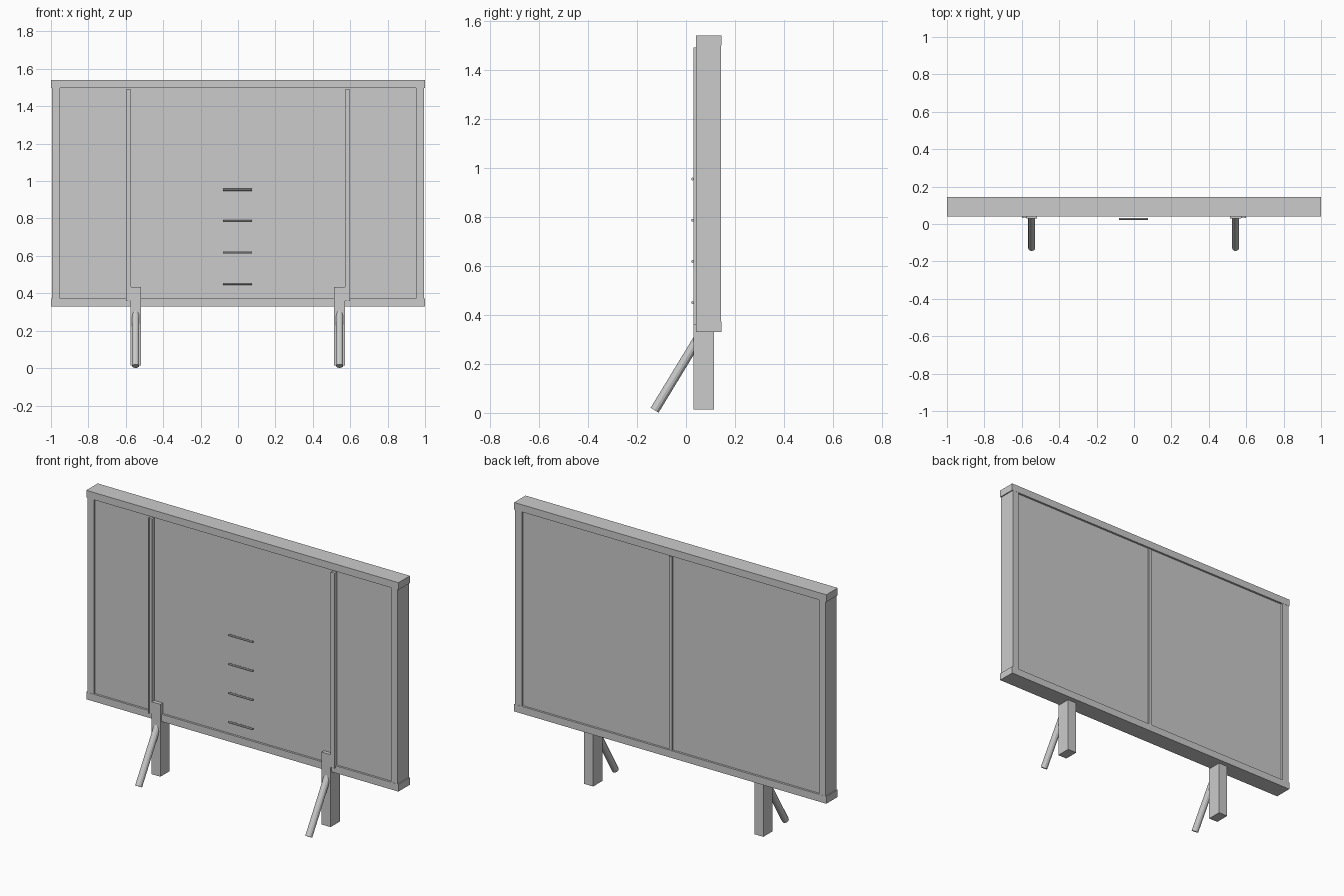
import bpy
from mathutils import Vector

cube = bpy.data.objects.get("Cube")
if cube:
    bpy.data.objects.remove(cube, do_unlink=True)

grey = bpy.data.materials.new("plain grey")
grey.use_nodes = True
grey.diffuse_color = (0.6, 0.6, 0.6, 1)
grey.node_tree.nodes["Principled BSDF"].inputs["Base Color"].default_value = (0.6, 0.6, 0.6, 1)


def finish(name):
    ob = bpy.context.object
    ob.name = name
    ob.data.materials.append(grey)
    return ob


def box(name, x, y, z):
    """Box from (min, max) pairs on each axis."""
    bpy.ops.mesh.primitive_cube_add(size=1, location=[sum(r) / 2 for r in (x, y, z)])
    ob = finish(name)
    ob.scale = [r[1] - r[0] for r in (x, y, z)]
    bpy.ops.object.transform_apply(location=False, rotation=False, scale=True)
    return ob


def rod(name, a, b, radius, sides):
    a, b = Vector(a), Vector(b)
    bpy.ops.mesh.primitive_cylinder_add(vertices=sides, radius=radius,
                                        depth=(b - a).length, location=(a + b) / 2)
    ob = finish(name)
    ob.rotation_euler = (b - a).to_track_quat("Z", "Y").to_euler()
    return ob


front, back = 0.04, 0.144
bottom, top, rail = 0.33, 1.54, 0.042

# Frame: full-width rails with slightly inset stiles between them
box("bottom_rail", (-1, 1), (front, back), (bottom, bottom + rail))
box("top_rail", (-1, 1), (front, back), (top - rail, top))
for side, s in (("left", 1), ("right", -1)):
    box(side + "_stile", sorted((s * 0.952, s * 0.994)),
        (front + 0.001, back - 0.001), (bottom + rail, top - rail))

# Recessed board and rear centre batten
box("board", (-0.953, 0.953), (front + 0.012, back - 0.012),
    (bottom + rail / 2, top - rail / 2))
box("rear_batten", (-0.01, 0.01), (back - 0.013, back - 0.002),
    (bottom + rail, top - rail - 0.005))

for side, s in (("left", 1), ("right", -1)):
    # Channel strip on the front: a base with two raised lips
    cx = s * 0.585
    box(side + "_strip", (cx - 0.013, cx + 0.013), (0.035, 0.054), (0.36, 1.49))
    for lip, e in (("inner", -s), ("outer", s)):
        lx = cx + e * 0.0095
        box(f"{side}_strip_{lip}_lip", (lx - 0.0035, lx + 0.0035),
            (0.031, 0.036), (0.36, 1.49))

    # Post and its slanted brace
    px = s * 0.545 - 0.002
    box(side + "_post", (px - 0.029, px + 0.029), (0.03, 0.115), (0.014, 0.433))
    rod(side + "_brace", (px, -0.128, 0.011), (px, 0.05, 0.304), 0.019, 12)

# Short horizontal rungs up the middle
for i in range(4):
    z = 0.45 + i * 0.168
    rod(f"rung_{i + 1}", (-0.08, 0.027, z), (0.076, 0.027, z), 0.006, 8)
